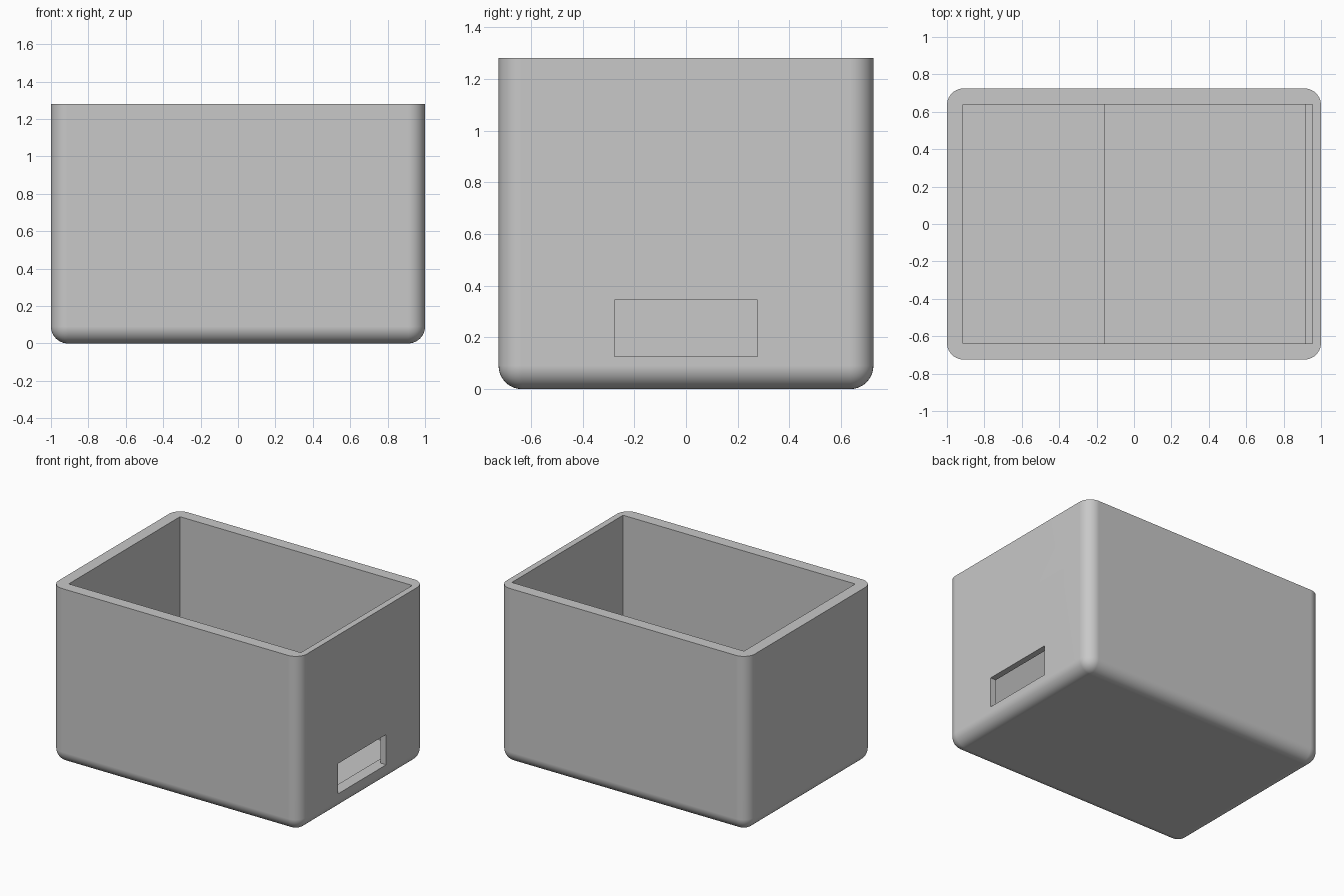
import bpy
import bmesh
from mathutils import Vector

default = bpy.data.objects.get("Cube")
if default:
    bpy.data.objects.remove(default, do_unlink=True)

HALF_X, HALF_Y, HEIGHT = 1.0, 0.725, 1.28
RADIUS = 0.09          # rounded corners and lower edges
INNER_Y = 0.64         # half width of the cavity
FLOOR = 0.125          # ledge level, also the sill of the side slot

grey = bpy.data.materials.new("plain grey")
grey.use_nodes = True
grey.diffuse_color = (0.58, 0.58, 0.58, 1)
grey.node_tree.nodes["Principled BSDF"].inputs["Base Color"].default_value = grey.diffuse_color


def make_box(name, low, high, radius=0):
    """Box between two corners; a radius rounds every edge below the rim."""
    low, high = Vector(low), Vector(high)
    bm = bmesh.new()
    bmesh.ops.create_cube(bm, size=1)
    for v in bm.verts:
        v.co = (low + high) / 2 + v.co * (high - low)
    if radius:
        edges = [e for e in bm.edges if min(v.co.z for v in e.verts) < high.z - 0.01]
        bmesh.ops.bevel(bm, geom=edges, offset=radius, segments=10,
                        profile=0.5, affect='EDGES', clamp_overlap=True)
    mesh = bpy.data.meshes.new(name)
    bm.to_mesh(mesh)
    bm.free()
    mesh.materials.append(grey)
    obj = bpy.data.objects.new(name, mesh)
    bpy.context.collection.objects.link(obj)
    return obj


# Outer shell
box = make_box("open_box", (-HALF_X, -HALF_Y, 0), (HALF_X, HALF_Y, HEIGHT), RADIUS)

# Main cavity, sunken floor pocket and slot through the right-hand wall
cutters = [
    make_box("cavity_cutter", (-0.915, -INNER_Y, FLOOR), (0.955, INNER_Y, HEIGHT + 0.2)),
    make_box("floor_pocket_cutter", (-0.155, -INNER_Y, 0.085), (0.915, INNER_Y, 0.6)),
    make_box("side_slot_cutter", (0.8, -0.277, FLOOR), (1.2, 0.277, 0.345)),
]

bpy.ops.object.select_all(action='DESELECT')
bpy.context.view_layer.objects.active = box
box.select_set(True)
for cutter in cutters:
    cut = box.modifiers.new(cutter.name, 'BOOLEAN')
    cut.operation = 'DIFFERENCE'
    cut.solver = 'EXACT'
    cut.object = cutter
    bpy.ops.object.modifier_apply(modifier=cut.name)
    bpy.data.objects.remove(cutter, do_unlink=True)

# Smooth rounded edges, crisp rim and cavity
bpy.ops.object.shade_smooth_by_angle(angle=0.6)
normals = box.modifiers.new("flat_side_normals", 'WEIGHTED_NORMAL')
normals.keep_sharp = True
